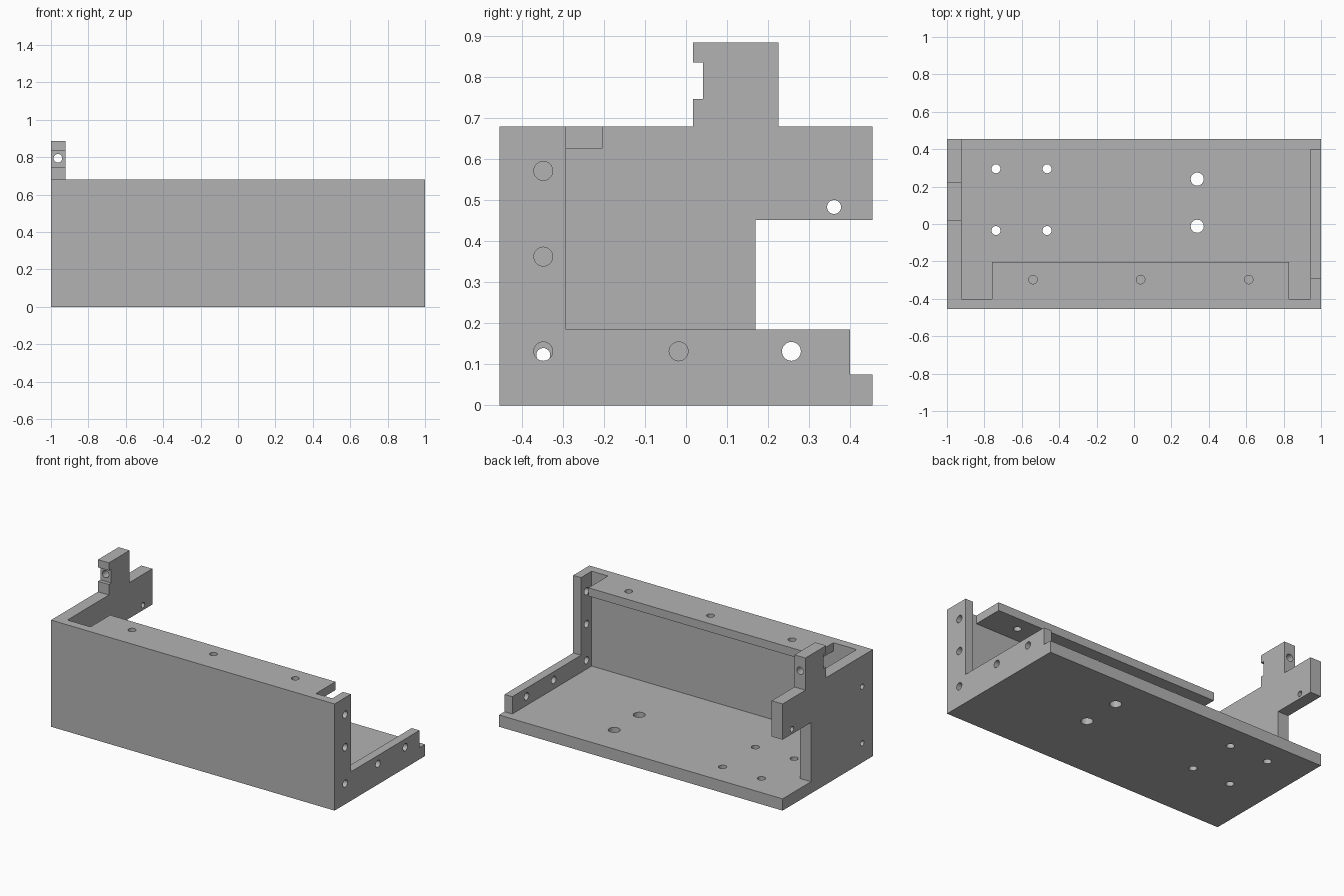
import bpy, bmesh
from mathutils import Matrix, Vector

cube = bpy.data.objects.get("Cube")
if cube:
    bpy.data.objects.remove(cube)

gray = bpy.data.materials.new("plain_gray")
gray.use_nodes = True
color = (0.45, 0.45, 0.45, 1)
gray.diffuse_color = color
gray.node_tree.nodes["Principled BSDF"].inputs["Base Color"].default_value = color

BACK, FRONT = 0.455, -0.455
FLOOR, RIM = 0.075, 0.68


def make_object(name, bm):
    bmesh.ops.recalc_face_normals(bm, faces=bm.faces)
    mesh = bpy.data.meshes.new(name)
    bm.to_mesh(mesh)
    bm.free()
    mesh.materials.append(gray)
    obj = bpy.data.objects.new(name, mesh)
    bpy.context.collection.objects.link(obj)
    return obj


def side_plate(name, x0, x1, outline):
    """Extrude a (y, z) outline from x0 to x1."""
    bm = bmesh.new()
    face = bm.faces.new([bm.verts.new((x0, y, z)) for y, z in outline])
    geom = bmesh.ops.extrude_face_region(bm, geom=[face])["geom"]
    verts = [v for v in geom if isinstance(v, bmesh.types.BMVert)]
    bmesh.ops.translate(bm, verts=verts, vec=(x1 - x0, 0, 0))
    return make_object(name, bm)


def box(name, x0, x1, y0, y1, z0, z1):
    return side_plate(name, x0, x1, [(y0, z0), (y1, z0), (y1, z1), (y0, z1)])


def combine(target, other, operation):
    mod = target.modifiers.new(operation.lower(), 'BOOLEAN')
    mod.operation, mod.solver, mod.object = operation, 'EXACT', other
    bpy.context.view_layer.objects.active = target
    bpy.ops.object.modifier_apply(modifier=mod.name)
    bpy.data.objects.remove(other)


# Floor, front wall and top ledge
body = box("bracket_tray", -1, 1, FRONT, BACK, 0, FLOOR)
parts = [
    box("front_wall", -1, 1, FRONT, -0.4, 0, RIM),
    box("top_ledge", -0.76, 0.83, FRONT, -0.203, 0.627, RIM),
    # Low L-shaped wall
    side_plate("left_wall", 0.945, 1, [
        (FRONT, 0), (0.4, 0), (0.4, 0.185), (-0.292, 0.185),
        (-0.292, RIM), (FRONT, RIM)]),
    # Tall wall with rear arm and notched tab
    side_plate("right_wall", -1, -0.923, [
        (FRONT, 0), (0.169, 0), (0.169, 0.452), (BACK, 0.452), (BACK, RIM),
        (0.225, RIM), (0.225, 0.885), (0.017, 0.885), (0.017, 0.836),
        (0.041, 0.836), (0.041, 0.747), (0.017, 0.747), (0.017, RIM),
        (FRONT, RIM)]),
]
for part in parts:
    combine(body, part, 'UNION')

# Drill holes: (centre, axis, radius, length)
holes = []
for x in (-0.738, -0.465):
    for y in (-0.035, 0.295):
        holes.append(((x, y, 0), 'Z', 0.024, 0.3))
for y in (-0.012, 0.24):
    holes.append(((0.338, y, 0), 'Z', 0.035, 0.3))
for x in (-0.54, 0.035, 0.613):
    holes.append(((x, -0.297, 0.65), 'Z', 0.023, 0.2))
for y, z in ((-0.348, 0.572), (-0.348, 0.363), (-0.348, 0.132),
             (-0.018, 0.132), (0.257, 0.132)):
    holes.append(((0.97, y, z), 'X', 0.023, 0.2))
for y, z in ((-0.348, 0.123), (-0.348, 0.484), (0.361, 0.484)):
    holes.append(((-0.96, y, z), 'X', 0.017, 0.2))
holes.append(((-0.963, 0.12, 0.794), 'Y', 0.023, 0.4))

bm = bmesh.new()
axes = {'X': Vector((1, 0, 0)), 'Y': Vector((0, 1, 0)), 'Z': Vector((0, 0, 1))}
for centre, axis, radius, length in holes:
    turn = axes['Z'].rotation_difference(axes[axis]).to_matrix().to_4x4()
    bmesh.ops.create_cone(bm, cap_ends=True, segments=32, radius1=radius,
                          radius2=radius, depth=length,
                          matrix=Matrix.Translation(centre) @ turn)
combine(body, make_object("hole_cutters", bm), 'DIFFERENCE')

# Smooth the hole walls only
body.select_set(True)
bpy.context.view_layer.objects.active = body
bpy.ops.object.shade_smooth_by_angle()
